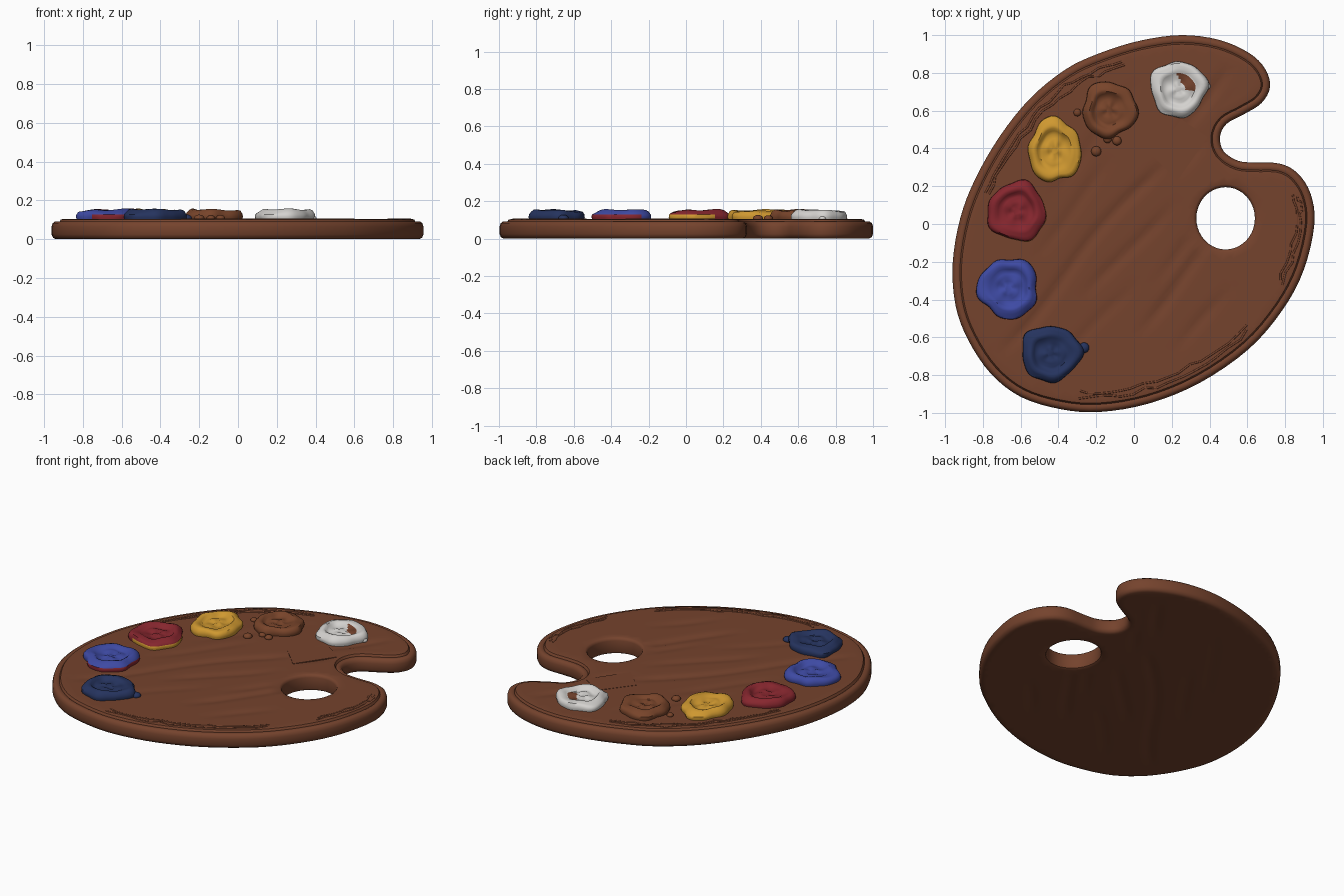
import bpy, bmesh, math, random
from mathutils import Vector
from mathutils.geometry import delaunay_2d_cdt

if "Cube" in bpy.data.objects:
    bpy.data.objects.remove(bpy.data.objects["Cube"])

random.seed(4)


def material(name, r, g, b):
    lin = [((c / 255 + 0.055) / 1.055) ** 2.4 for c in (r, g, b)]
    m = bpy.data.materials.new(name)
    m.diffuse_color = (*lin, 1)
    m.use_nodes = True
    m.node_tree.nodes["Principled BSDF"].inputs["Base Color"].default_value = m.diffuse_color
    return m


WOOD = material("walnut wood", 117, 67, 45)
WHITE = material("white paint", 212, 210, 207)
BROWN = material("brown paint", 120, 68, 42)
YELLOW = material("yellow paint", 207, 152, 48)
RED = material("red paint", 134, 38, 46)
BLUE = material("blue paint", 62, 74, 164)
NAVY = material("navy paint", 37, 51, 94)


def finish(bm, name, mats, angle=40):
    bmesh.ops.recalc_face_normals(bm, faces=bm.faces)
    me = bpy.data.meshes.new(name)
    bm.to_mesh(me)
    bm.free()
    for m in mats:
        me.materials.append(m)
    for p in me.polygons:
        p.use_smooth = True
    me.set_sharp_from_angle(angle=math.radians(angle))
    ob = bpy.data.objects.new(name, me)
    bpy.context.collection.objects.link(ob)
    return ob


# Palette outline, counter-clockwise from the top
KEYS = [Vector(p) for p in [
    (.25, 1), (.03, .97), (-.18, .905), (-.36, .82), (-.55, .665), (-.71, .465), (-.84, .24),
    (-.92, .03), (-.96, -.21), (-.945, -.43), (-.88, -.61), (-.76, -.79), (-.6, -.915),
    (-.39, -.98), (-.18, -.995), (.08, -.95), (.35, -.84), (.61, -.66), (.79, -.45),
    (.90, -.24), (.955, 0), (.935, .16), (.865, .27), (.77, .32), (.64, .325), (.55, .335),
    (.475, .385), (.455, .46), (.49, .53), (.58, .58), (.675, .64), (.72, .725),
    (.695, .82), (.61, .905), (.45, .975)]]


def spline(keys, n=4):
    out, k = [], len(keys)
    for i in range(k):
        a, b, c, d = (keys[(i + j) % k] for j in (-1, 0, 1, 2))
        for s in range(n):
            t = s / n
            out.append(0.5 * (2 * b + (c - a) * t + (2 * a - 5 * b + 4 * c - d) * t * t
                              + (3 * b - a - 3 * c + d) * t ** 3))
    return out


OUT = spline(KEYS)


def inset(d):
    n, res = len(OUT), []
    for i in range(n):
        t = (OUT[(i + 1) % n] - OUT[i - 1]).normalized()
        res.append(OUT[i] + Vector((-t.y, t.x)) * d)
    return res


def hole(d, n=40):
    return [Vector((.485 + (.155 + d) * math.cos(i * math.tau / n),
                    .03 + (.165 + d) * math.sin(i * math.tau / n))) for i in range(n)]


def inside(p, poly):
    hit = False
    for i in range(len(poly)):
        a, b = poly[i - 1], poly[i]
        if (a.y > p.y) != (b.y > p.y) and p.x < (b.x - a.x) * (p.y - a.y) / (b.y - a.y) + a.x:
            hit = not hit
    return hit


# Shallow diagonal wood grooves: across, start, end, depth
GROOVES = [(-.10, -1.0, .4, .010), (-.15, .5, 1.0, .010), (.07, -.5, .25, .008),
           (.20, -.9, -.2, .005), (.38, -.45, .35, .010), (.62, -.4, .1, .007),
           (-.30, -.5, .2, .006), (-.02, .3, .9, .008), (.27, -.2, .3, .007), (-.45, -.2, .6, .004)]
U, V = Vector((.65, .76)), Vector((.76, -.65))


def grain(p):
    u, v, z = p.dot(U), p.dot(V), 0
    for v0, a, b, depth in GROOVES:
        if a < u < b:
            w = v - v0 - .022 * math.sin(5 * u + 9 * v0)
            ends = min(1, (u - a) / .2, (b - u) / .2)
            z += depth * ends * math.exp(-(w / .028) ** 2)
    return z


def loft(bm, rings):
    vs = [[bm.verts.new((p.x, p.y, z)) for p in loop] for loop, z in rings]
    for a, b in zip(vs, vs[1:]):
        for i in range(len(a)):
            bm.faces.new((a[i - 1], a[i], b[i], b[i - 1]))


def cap(bm, loop, ring, z, strength):
    pts = loop + ring
    n, m = len(loop), len(pts)
    edges = [(i, (i + 1) % n) for i in range(n)]
    edges += [(i, n + (i + 1 - n) % (m - n)) for i in range(n, m)]
    height = [z] * m
    pts = list(pts)
    for i in range(-28, 29):
        for j in range(-60, 61):
            p = U * (i * .05) + V * (j * .02)
            if not inside(p, loop) or inside(p, ring):
                continue
            d = min((p - q).length for q in pts[:m])
            if d > .022:
                pts.append(p)
                height.append(z + strength * grain(p) * min(1, (d - .02) / .06))
    co, _, tris, orig, _, _ = delaunay_2d_cdt(pts, edges, [], 0, 1e-6)
    vs = [bm.verts.new((c.x, c.y, height[o[0]] if o else z)) for c, o in zip(co, orig)]
    for t in tris:
        c = sum((co[i] for i in t), Vector((0, 0))) / len(t)
        if inside(c, loop) and not inside(c, ring):
            bm.faces.new([vs[i] for i in t])


# Wooden board: rounded rim, groove, raised field, thumb hole
bm = bmesh.new()
PROFILE = [(.022, 0), (.007, .008), (0, .025), (0, .065), (.006, .083), (.018, .092),
           (.034, .092), (.040, .088), (.048, .102), (.06, .104)]
BORE = [(.014, 0), (.003, .006), (0, .015), (0, .086), (.005, .098), (.016, .104)]
loft(bm, [(inset(d), z) for d, z in PROFILE])
loft(bm, [(hole(d), z) for d, z in BORE])
cap(bm, inset(.06), hole(.016), .104, -1)
cap(bm, inset(.022), hole(.014), 0, .6)
bmesh.ops.remove_doubles(bm, verts=bm.verts, dist=1e-4)
finish(bm, "palette_board", [WOOD])

# Worn carved ridges just inside the rim
for k, (start, end) in enumerate([(6, 26), (54, 70), (74, 86)]):
    for s in range(2):
        cu = bpy.data.curves.new("rim_carving", 'CURVE')
        cu.dimensions = '3D'
        cu.bevel_depth, cu.bevel_resolution, cu.use_fill_caps = .006, 1, True
        loop = inset(.075 + .025 * s)
        sp = cu.splines.new('POLY')
        sp.points.add(end - start - 1)
        for i, pt in enumerate(sp.points):
            p = loop[start + i] + Vector((random.uniform(-.012, .012), random.uniform(-.012, .012)))
            pt.co = (p.x, p.y, .102, 1)
        cu.materials.append(WOOD)
        bpy.context.collection.objects.link(bpy.data.objects.new(f"rim_carving_{k}_{s}", cu))

# Thin inlaid patch in the wood
bm = bmesh.new()
base = [bm.verts.new((x, y, .100)) for x, y in [(.25, .555), (.39, .46), (.23, .23), (.10, .36)]]
ext = bmesh.ops.extrude_face_region(bm, geom=[bm.faces.new(base)])
for v in ext["geom"]:
    if isinstance(v, bmesh.types.BMVert):
        v.co.z = .1055
finish(bm, "wood_patch", [WOOD])

# Paint blobs: lobed ring with a dished, swirled middle
BLOB = [(.96, -.012), (1, .010), (.99, .024), (.93, .036), (.84, .044), (.74, .047), (.65, .044),
        (.58, .034), (.48, .030), (.36, .031), (.24, .030), (.12, .031)]


def blob(name, x, y, rx, ry, phase, mat, under):
    bm, n, rings = bmesh.new(), 48, []
    for r, z in BLOB:
        ring = []
        for i in range(n):
            a = i * math.tau / n
            lobe = 1 + r * (.055 * math.sin(3 * a + phase) + .04 * math.sin(5 * a + 2 * phase)
                            + .02 * math.sin(8 * a + phase))
            h = z
            if z > .026:
                h += .005 * math.sin(a + phase - 13 * r) + .003 * math.sin(4 * a + phase)
            ring.append(bm.verts.new((x + rx * r * lobe * math.cos(a),
                                      y + ry * r * lobe * math.sin(a), .104 + h)))
        rings.append(ring)
    for k, (a, b) in enumerate(zip(rings, rings[1:])):
        for i in range(n):
            f = bm.faces.new((a[i - 1], a[i], b[i], b[i - 1]))
            ang = math.degrees((i - .5) * math.tau / n)
            # colour bleeding at the foot on the front right side
            if k < 2 and (ang > 230 or ang < 40):
                f.material_index = 1
            # bare wood showing through the white swirl
            if mat is WHITE and 7 <= k <= 9 and ang < 100 - 12 * (k - 7):
                f.material_index = 2
    bm.faces.new(rings[-1])
    bm.faces.new(rings[0])
    finish(bm, name, [mat, under, WOOD], 50)


blob("white_paint_blob", .235, .715, .15, .148, .4, WHITE, WHITE)
blob("brown_paint_blob", -.13, .605, .145, .148, 1.7, BROWN, BROWN)
blob("yellow_paint_blob", -.42, .39, .14, .17, 2.6, YELLOW, YELLOW)
blob("red_paint_blob", -.62, .065, .155, .158, 3.9, RED, YELLOW)
blob("blue_paint_blob", -.665, -.34, .16, .16, 5.1, BLUE, RED)
blob("navy_paint_blob", -.44, -.685, .16, .148, .9, NAVY, NAVY)

# Small paint drops
for i, (x, y, r, mat) in enumerate([(-.265, -.655, .028, NAVY), (-.2, .385, .027, BROWN),
                                    (-.09, .44, .024, BROWN), (-.14, .45, .022, BROWN),
                                    (.385, .73, .02, WHITE), (-.30, .59, .02, BROWN)]):
    bm = bmesh.new()
    bmesh.ops.create_uvsphere(bm, u_segments=16, v_segments=8, radius=r)
    for v in bm.verts:
        v.co = (v.co.x + x, v.co.y + y, v.co.z * .7 + .108)
    finish(bm, f"paint_drop_{i + 1}", [mat])
